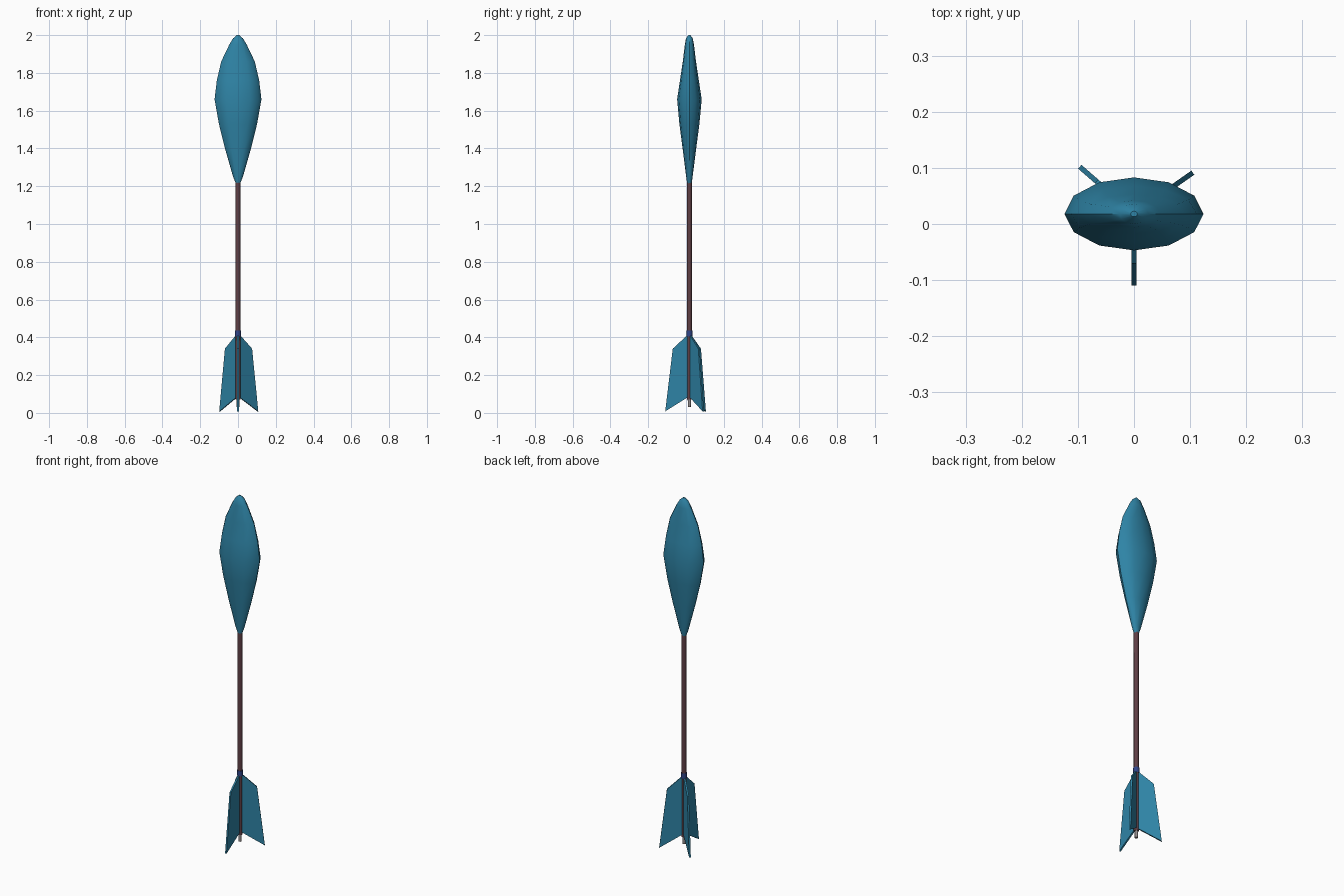
import bpy, bmesh, math
from mathutils import Vector

if "Cube" in bpy.data.objects:
    bpy.data.objects.remove(bpy.data.objects["Cube"])

CY = 0.018  # shaft axis sits slightly behind the origin


def material(name, rgb):
    m = bpy.data.materials.new(name)
    m.diffuse_color = (*rgb, 1)
    m.use_nodes = True
    m.node_tree.nodes["Principled BSDF"].inputs["Base Color"].default_value = m.diffuse_color
    return m


TEAL = material("teal", (0.028, 0.23, 0.38))
BROWN = material("plum brown", (0.115, 0.05, 0.06))
NAVY = material("navy", (0.03, 0.06, 0.25))
GREY = material("grey", (0.3, 0.27, 0.27))


def finish(bm, name, mat, smooth=None):
    bmesh.ops.recalc_face_normals(bm, faces=bm.faces[:])
    me = bpy.data.meshes.new(name)
    bm.to_mesh(me)
    bm.free()
    ob = bpy.data.objects.new(name, me)
    bpy.context.collection.objects.link(ob)
    me.materials.append(mat)
    if smooth:
        bpy.ops.object.select_all(action='DESELECT')
        ob.select_set(True)
        bpy.context.view_layer.objects.active = ob
        bpy.ops.object.shade_smooth_by_angle(angle=math.radians(smooth))
    return ob


def loft(name, rings, sides, mat, smooth=None):
    """Stack of elliptical rings (z, half width, half depth), capped."""
    bm = bmesh.new()
    loops = []
    for z, rx, ry in rings:
        loops.append([bm.verts.new((rx * math.cos(2 * math.pi * i / sides),
                                    CY + ry * math.sin(2 * math.pi * i / sides), z))
                      for i in range(sides)])
    for a, b in zip(loops, loops[1:]):
        for i in range(sides):
            j = (i + 1) % sides
            bm.faces.new((a[i], a[j], b[j], b[i]))
    bm.faces.new(loops[0])
    bm.faces.new(loops[-1])
    return finish(bm, name, mat, smooth)


# soft faceted head
loft("head", [(1.215, 0.012, 0.012), (1.25, 0.026, 0.017), (1.40, 0.069, 0.036),
              (1.53, 0.101, 0.053), (1.66, 0.124, 0.065), (1.76, 0.112, 0.050),
              (1.86, 0.089, 0.035), (1.95, 0.046, 0.024), (1.983, 0.026, 0.018),
              (2.0, 0.006, 0.005)], 12, TEAL, 40)

# shaft, collar and nock
loft("shaft", [(0.07, 0.013, 0.013), (1.24, 0.013, 0.013)], 8, BROWN, 50)
loft("collar", [(0.405, 0.016, 0.016), (0.435, 0.016, 0.016)], 8, NAVY, 50)
loft("nock", [(0.03, 0.008, 0.008), (0.08, 0.009, 0.009)], 8, GREY, 50)

# three swept fins: outline in (radius, z)
OUTLINE = [(0.008, 0.41), (0.018, 0.405), (0.088, 0.34), (0.128, 0.008), (0.008, 0.083)]
for name, deg in (("front_fin", 270), ("right_fin", 35), ("left_fin", 139)):
    a = math.radians(deg)
    out = Vector((math.cos(a), math.sin(a), 0))
    side = Vector((-out.y, out.x, 0)) * 0.0045
    bm = bmesh.new()
    layers = []
    for s in (-1, 1):
        layers.append([bm.verts.new(out * r + side * s + Vector((0, CY, z))) for r, z in OUTLINE])
        bm.faces.new(layers[-1])
    for i in range(len(OUTLINE)):
        j = (i + 1) % len(OUTLINE)
        bm.faces.new((layers[0][i], layers[0][j], layers[1][j], layers[1][i]))
    finish(bm, name, TEAL)
